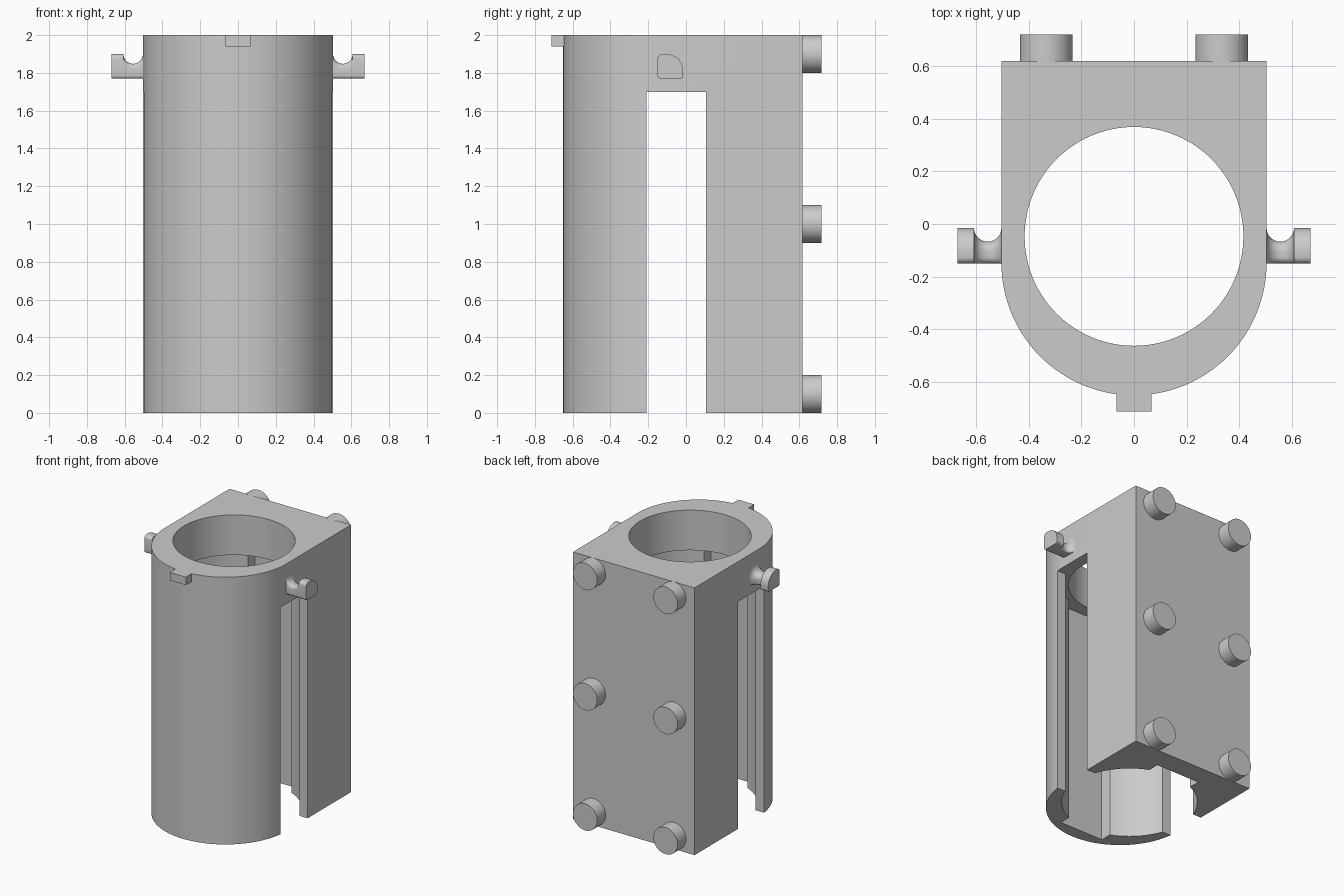
import bpy, bmesh, math
from mathutils import Matrix

cube = bpy.data.objects.get("Cube")
if cube:
    bpy.data.objects.remove(cube, do_unlink=True)

grey = bpy.data.materials.new("plain grey")
grey.use_nodes = True
grey.diffuse_color = (0.6, 0.6, 0.6, 1)
grey.node_tree.nodes["Principled BSDF"].inputs["Base Color"].default_value = (0.6, 0.6, 0.6, 1)


def arc(cx, cy, r, start, end, n):
    """Points on an arc, angles in degrees."""
    angles = [math.radians(start + (end - start) * i / n) for i in range(n + 1)]
    return [(cx + r * math.cos(a), cy + r * math.sin(a)) for a in angles]


def loft(name, sections):
    """Skin matching loops of 3D points and cap both ends."""
    bm = bmesh.new()
    rings = [[bm.verts.new(p) for p in s] for s in sections]
    n = len(rings[0])
    for a, b in zip(rings, rings[1:]):
        for i in range(n):
            j = (i + 1) % n
            bm.faces.new((a[i], a[j], b[j], b[i]))
    bm.faces.new(rings[0])
    bm.faces.new(rings[-1])
    bmesh.ops.recalc_face_normals(bm, faces=bm.faces)
    mesh = bpy.data.meshes.new(name)
    bm.to_mesh(mesh)
    bm.free()
    mesh.materials.append(grey)
    obj = bpy.data.objects.new(name, mesh)
    bpy.context.collection.objects.link(obj)
    return obj


def prism(name, outline, z0, z1):
    return loft(name, [[(x, y, z) for x, y in outline] for z in (z0, z1)])


def box(name, x0, x1, y0, y1, z0, z1):
    return prism(name, [(x0, y0), (x1, y0), (x1, y1), (x0, y1)], z0, z1)


def select(obj):
    bpy.ops.object.select_all(action='DESELECT')
    obj.select_set(True)
    bpy.context.view_layer.objects.active = obj


def smooth(obj):
    select(obj)
    bpy.ops.object.shade_smooth_by_angle(angle=math.radians(30))


def cut(obj, cutter):
    mod = obj.modifiers.new("cut", 'BOOLEAN')
    mod.operation, mod.solver, mod.object = 'DIFFERENCE', 'EXACT', cutter
    select(obj)
    bpy.ops.object.modifier_apply(modifier=mod.name)
    bpy.data.objects.remove(cutter, do_unlink=True)


# Body: rounded front, square back
half, back, lip_z, bore_y = 0.503, 0.618, 1.70, -0.047
outline = arc(0, -0.147, half, 180, 360, 64) + [(half, back), (-half, back)]
body = prism("body", outline, 0, 2)

# Wide lower bore with a shallow key groove at front and back
bore_r, key_w, key_d = 0.46, 0.18, 0.508
a = math.degrees(math.acos(key_w / bore_r))
lower = arc(0, bore_y, bore_r, -a, a, 40)
lower += [(key_w, bore_y + key_d), (-key_w, bore_y + key_d)]
lower += arc(0, bore_y, bore_r, 180 - a, 180 + a, 40)
lower += [(-key_w, bore_y - key_d), (key_w, bore_y - key_d)]
cut(body, prism("lower_bore_cutter", lower, -0.1, lip_z))

# Narrow bore through the top lip
cut(body, prism("upper_bore_cutter", arc(0, bore_y, 0.415, 0, 360, 96)[:-1], 1.6, 2.1))

# Side slots open at the bottom
cut(body, box("slot_cutter", -1, 1, -0.21, 0.105, -0.1, lip_z))
smooth(body)

# Front tab
box("front_tab", -0.066, 0.066, -0.712, -0.635, 1.94, 2)


# Side hooks: D-shaped pegs with a round neck cut into the top and back
def hook_section(x, d):
    pts = arc(-0.105, 1.81, 0.09 - d, 0, 90, 14)
    pts += arc(-0.125, 1.875 - d, 0.025, 90, 180, 5)
    pts += arc(-0.135, 1.785, 0.015, 180, 270, 4)
    pts += arc(-0.03 - d, 1.785, 0.015, 270, 360, 4)[:-1]
    return [(x, y, z) for y, z in pts]


neck_x, neck_r = 0.555, 0.052
for side, label in ((1, "left"), (-1, "right")):
    sections = [hook_section(side * 0.49, 0)]
    for i in range(17):
        t = math.pi * (1 - i / 16)
        sections.append(hook_section(side * (neck_x + neck_r * math.cos(t)), neck_r * math.sin(t)))
    sections.append(hook_section(side * 0.67, 0))
    smooth(loft(label + "_hook", sections))

# Round pins on the back
for side, label in ((1, "left"), (-1, "right")):
    for z, level in ((0.1, "bottom"), (1.0, "middle"), (1.9, "top")):
        pin = prism(f"{level}_{label}_pin", arc(0, 0, 0.1, 0, 360, 48)[:-1], -0.01, 0.1)
        pin.data.transform(Matrix.Translation((side * 0.333, back, z)) @ Matrix.Rotation(-math.pi / 2, 4, 'X'))
        smooth(pin)
